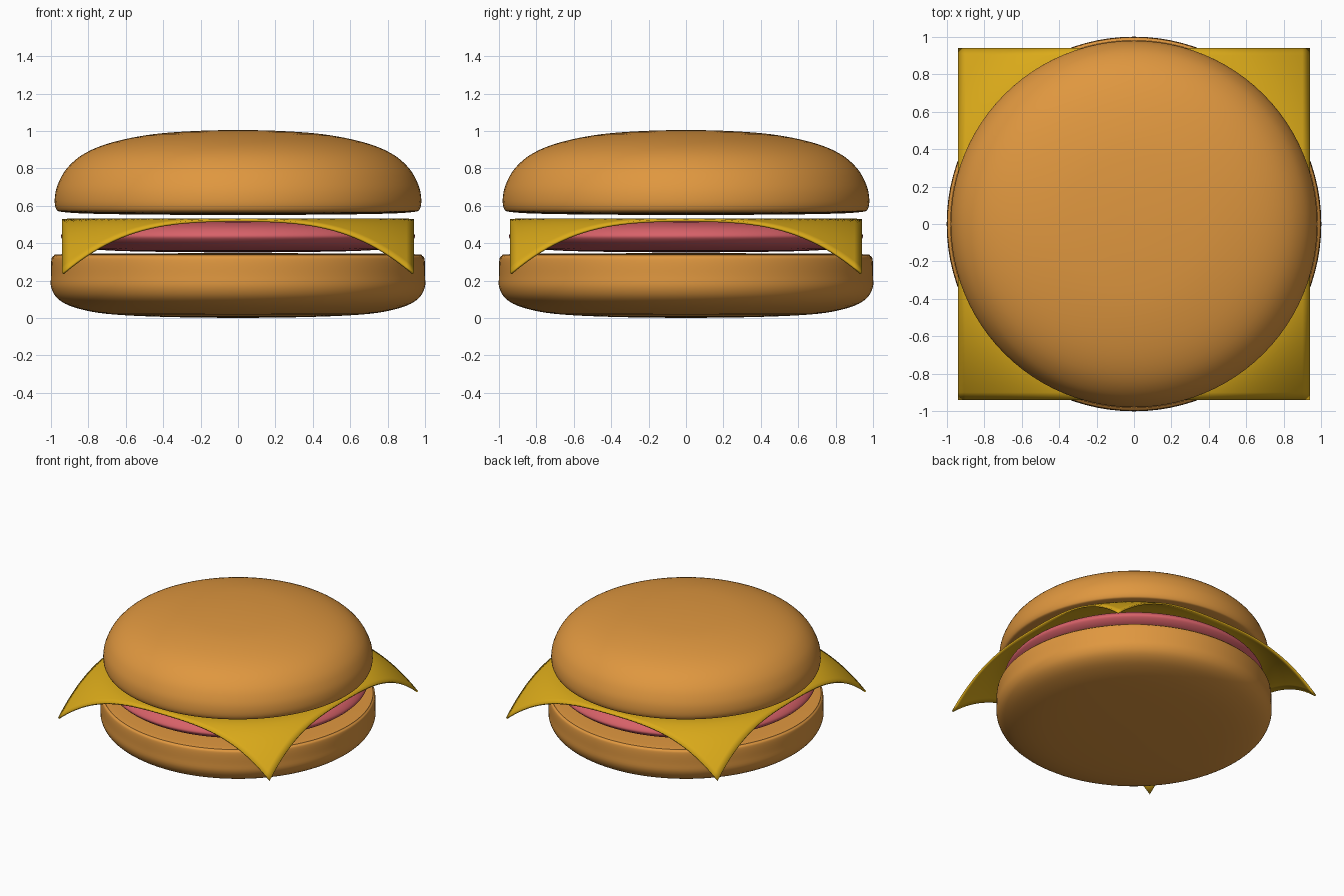
import bpy, bmesh, math
from mathutils import Vector

if "Cube" in bpy.data.objects:
    bpy.data.objects.remove(bpy.data.objects["Cube"])


def finish(bm, name, color, angle=50):
    bmesh.ops.recalc_face_normals(bm, faces=bm.faces)
    mesh = bpy.data.meshes.new(name)
    bm.to_mesh(mesh)
    bm.free()
    obj = bpy.data.objects.new(name, mesh)
    bpy.context.collection.objects.link(obj)
    mat = bpy.data.materials.new(name + "_colour")
    mat.diffuse_color = (*color, 1)
    mat.use_nodes = True
    mat.node_tree.nodes["Principled BSDF"].inputs["Base Color"].default_value = mat.diffuse_color
    mesh.materials.append(mat)
    bpy.ops.object.select_all(action='DESELECT')
    obj.select_set(True)
    bpy.context.view_layer.objects.active = obj
    bpy.ops.object.shade_smooth_by_angle(angle=math.radians(angle))
    return obj


def smooth(points, steps=4):
    # Catmull-Rom curve through the profile points
    p = [points[0]] + points + [points[-1]]
    out = []
    for i in range(1, len(p) - 2):
        a, b, c, d = (Vector(q) for q in p[i - 1:i + 3])
        for s in range(steps):
            t = s / steps
            out.append(0.5 * (2 * b + (c - a) * t + (2 * a - 5 * b + 4 * c - d) * t * t
                              + (3 * b - a - 3 * c + d) * t ** 3))
    return out + [Vector(points[-1])]


def lathe(name, profile, color, sides=96):
    bm = bmesh.new()
    vs = [bm.verts.new((max(r, 0), 0, z)) for r, z in smooth(profile)]
    edges = [bm.edges.new(e) for e in zip(vs, vs[1:])]
    bmesh.ops.spin(bm, geom=vs + edges, cent=(0, 0, 0), axis=(0, 0, 1),
                   angle=2 * math.pi, steps=sides, use_duplicate=False)
    bmesh.ops.remove_doubles(bm, verts=bm.verts, dist=0.0005)
    return finish(bm, name, color)


BUN = (0.74, 0.31, 0.05)

# Bottom bun
lathe("bottom_bun", [(0, 0), (0.4, 0.006), (0.7, 0.022), (0.87, 0.055), (0.96, 0.1),
                     (0.998, 0.16), (1, 0.23), (0.998, 0.31), (0.985, 0.332),
                     (0.94, 0.341), (0.6, 0.345), (0, 0.347)], BUN)

# Meat slice
lathe("meat", [(0, 0.35), (0.5, 0.355), (0.75, 0.365), (0.88, 0.385), (0.938, 0.42),
               (0.942, 0.45), (0.89, 0.49), (0.78, 0.512), (0.5, 0.517), (0, 0.518)],
      (0.68, 0.12, 0.14))

# Top bun
lathe("top_bun", [(0, 0.55), (0.5, 0.553), (0.8, 0.558), (0.94, 0.567), (0.972, 0.582),
                  (0.98, 0.635), (0.965, 0.71), (0.915, 0.8), (0.82, 0.88),
                  (0.67, 0.94), (0.45, 0.983), (0.2, 1.001), (0, 1.005)], BUN)

# Cheese slice with drooping corners
bm = bmesh.new()
bmesh.ops.create_grid(bm, x_segments=48, y_segments=48, size=0.94)
for v in bm.verts:
    r = math.hypot(v.co.x, v.co.y)
    v.co.z = 0.532 - 0.29 * (max(0, r - 0.9) / 0.429) ** 1.8
cheese = finish(bm, "cheese", (0.7, 0.4, 0.01))
mod = cheese.modifiers.new("thickness", 'SOLIDIFY')
mod.thickness = 0.013
mod.offset = -1
